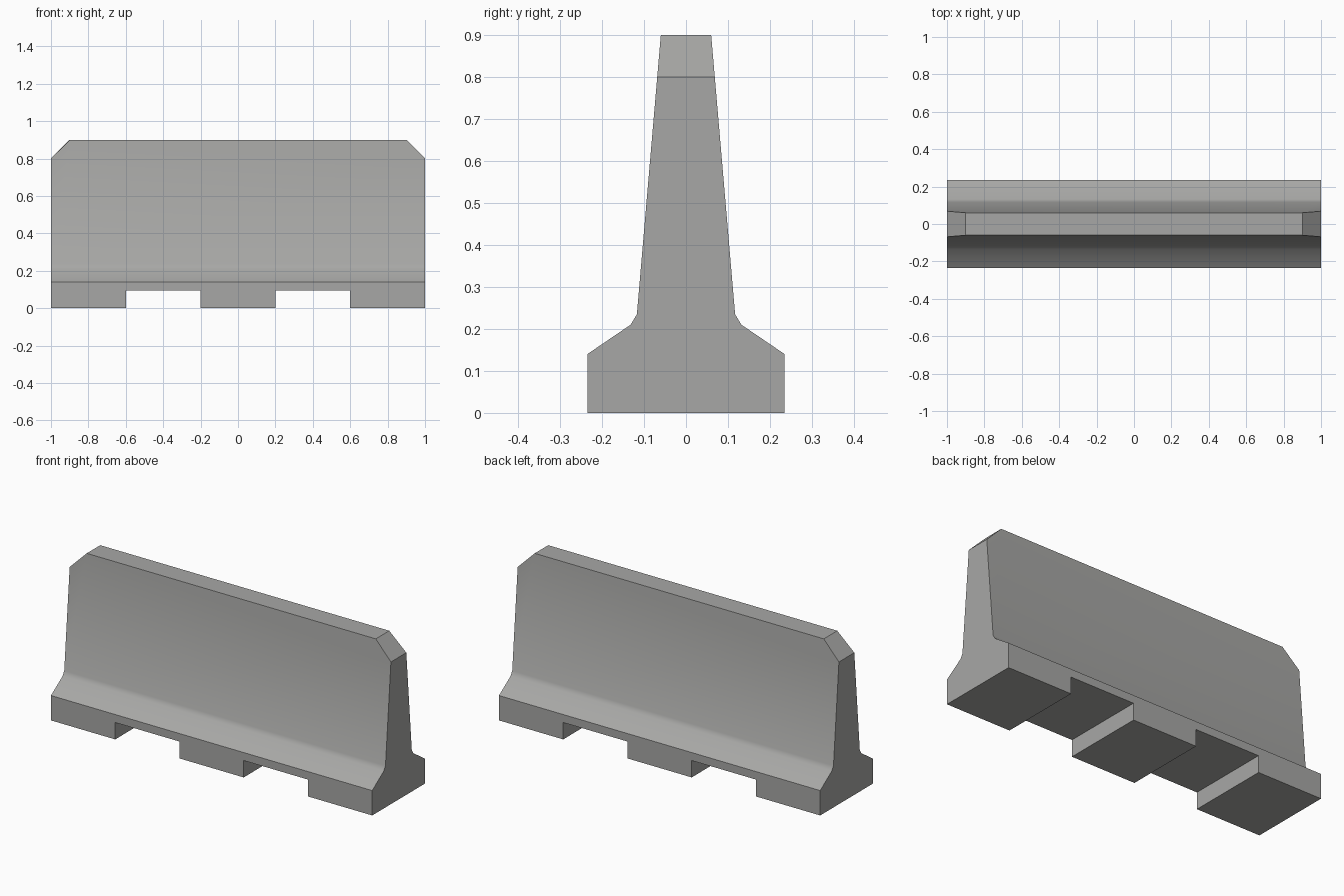
import bpy, bmesh, math
from mathutils import Vector

if "Cube" in bpy.data.objects:
    bpy.data.objects.remove(bpy.data.objects["Cube"])

concrete = bpy.data.materials.new("concrete grey")
concrete.diffuse_color = (0.39, 0.39, 0.38, 1)
concrete.use_nodes = True
concrete.node_tree.nodes["Principled BSDF"].inputs["Base Color"].default_value = concrete.diffuse_color

# Barrier cross-section (y, z), mirrored and swept along x
half = [(0.235, 0), (0.235, 0.14), (0.132, 0.21), (0.117, 0.235), (0.06, 0.9)]
section = half + [(-y, z) for y, z in reversed(half)]
bm = bmesh.new()
end = bm.faces.new([bm.verts.new((-1, y, z)) for y, z in section])
ext = bmesh.ops.extrude_face_region(bm, geom=[end])
bmesh.ops.translate(bm, vec=(2, 0, 0),
                    verts=[v for v in ext["geom"] if isinstance(v, bmesh.types.BMVert)])

# Sloped cuts at both upper ends
for side in (-1, 1):
    cut = bmesh.ops.bisect_plane(bm, geom=bm.verts[:] + bm.edges[:] + bm.faces[:],
                                 plane_co=(side * 0.9, 0, 0.9),
                                 plane_no=Vector((side, 0, 1)).normalized(), clear_outer=True)
    bmesh.ops.holes_fill(bm, edges=[e for e in bm.edges if e.is_boundary], sides=0)
bmesh.ops.recalc_face_normals(bm, faces=bm.faces)
mesh = bpy.data.meshes.new("concrete_barrier")
bm.to_mesh(mesh)
bm.free()
mesh.materials.append(concrete)
barrier = bpy.data.objects.new("concrete_barrier", mesh)
bpy.context.collection.objects.link(barrier)

# Two lifting slots through the base
for x in (-0.4, 0.4):
    bpy.ops.mesh.primitive_cube_add(size=1, location=(x, 0, 0))
    cutter = bpy.context.object
    cutter.name = "slot_cutter"
    cutter.hide_render = True
    cutter.scale = (0.4, 1, 0.19)
    bpy.context.view_layer.update()
    mod = barrier.modifiers.new("slot", "BOOLEAN")
    mod.operation, mod.solver, mod.object = "DIFFERENCE", "EXACT", cutter
    bpy.ops.object.select_all(action="DESELECT")
    bpy.context.view_layer.objects.active = barrier
    barrier.select_set(True)
    bpy.ops.object.modifier_apply(modifier=mod.name)
    bpy.data.objects.remove(cutter)

# Soft bend between foot and wall, other edges stay sharp
barrier.select_set(True)
bpy.ops.object.shade_smooth_by_angle(angle=math.radians(40))
